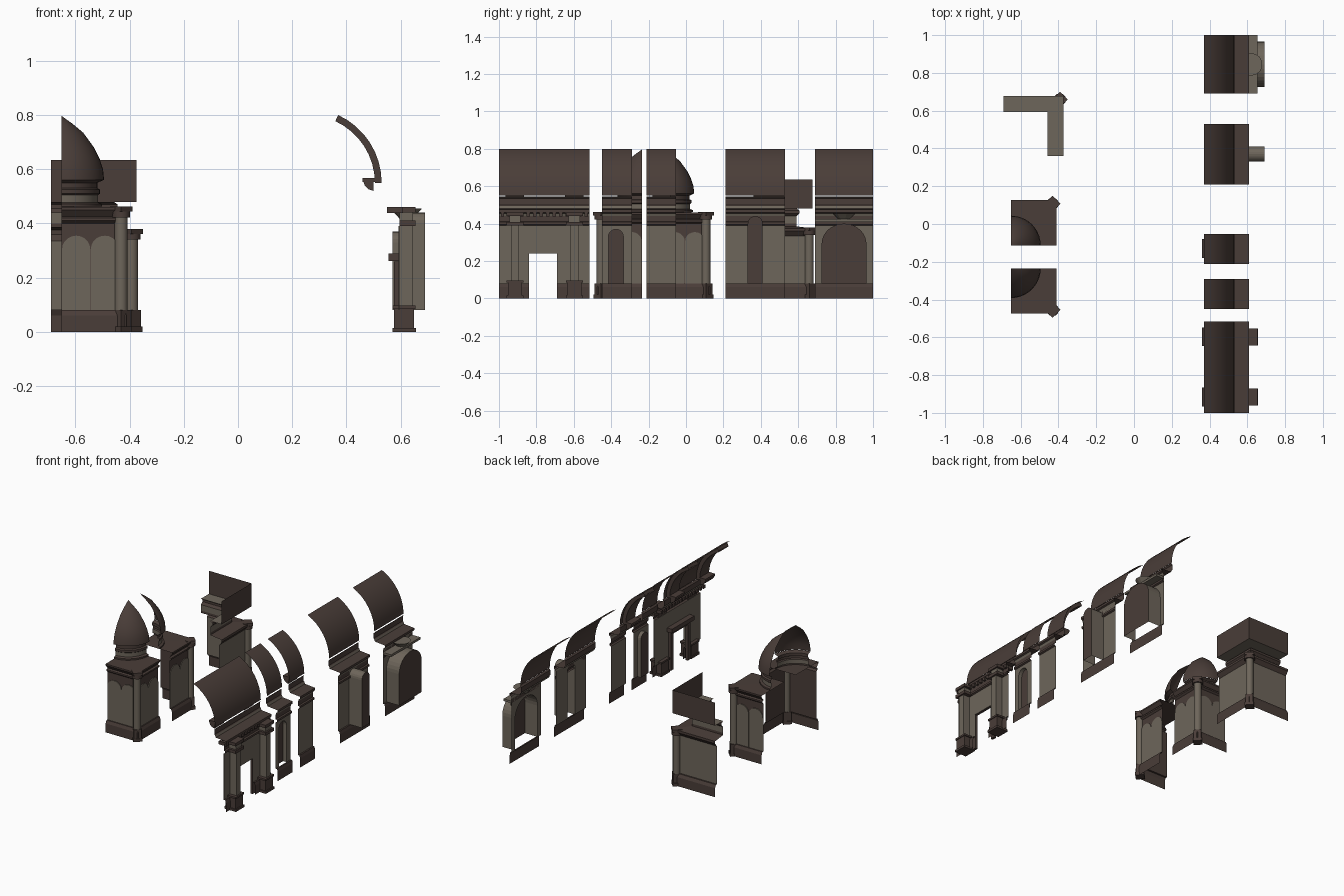
import bpy, bmesh, math
from mathutils import Matrix

if "Cube" in bpy.data.objects:
    bpy.data.objects.remove(bpy.data.objects["Cube"])


def material(name, rgb):
    m = bpy.data.materials.new(name)
    m.diffuse_color = (*rgb, 1)
    m.use_nodes = True
    m.node_tree.nodes["Principled BSDF"].inputs["Base Color"].default_value = m.diffuse_color
    return m


BROWN, TAN = 0, 1
MATS = [material("dark brown", (0.068, 0.047, 0.040)), material("warm stone", (0.155, 0.132, 0.104))]


def finish(name, bm, smooth=False):
    bmesh.ops.remove_doubles(bm, verts=bm.verts, dist=1e-5)
    me = bpy.data.meshes.new(name)
    for m in MATS:
        me.materials.append(m)
    bm.to_mesh(me)
    bm.free()
    ob = bpy.data.objects.new(name, me)
    bpy.context.collection.objects.link(ob)
    if smooth:
        bpy.context.view_layer.objects.active = ob
        ob.select_set(True)
        bpy.ops.object.shade_smooth_by_angle(angle=math.radians(35))
        ob.select_set(False)
    return ob


def loft(name, profile, sections, smooth=False):
    """Join copies of a profile (offset, z, colour of next strip); None leaves a gap."""
    bm = bmesh.new()
    rows = [[bm.verts.new((*s(o), z)) for o, z, _ in profile] for s in sections]
    for a, b in zip(rows, rows[1:]):
        for i in range(len(profile) - 1):
            if profile[i][2] is not None:
                bm.faces.new((a[i], b[i], b[i + 1], a[i + 1])).material_index = profile[i][2]
    return finish(name, bm, smooth)


def box(name, x0, x1, y0, y1, z0, z1, mat):
    bm = bmesh.new()
    bmesh.ops.create_cube(bm, size=1)
    for v in bm.verts:
        v.co = ((x0, x1)[v.co.x > 0], (y0, y1)[v.co.y > 0], (z0, z1)[v.co.z > 0])
    for f in bm.faces:
        f.material_index = mat
    return finish(name, bm)


def arch_points(u0, u1, z0, spring, rise, n=10):
    c, r = (u0 + u1) / 2, (u1 - u0) / 2
    arc = [(c - r * math.cos(math.pi * i / n), spring + rise * math.sin(math.pi * i / n)) for i in range(n + 1)]
    return [(u0, z0)] + arc + [(u1, z0)]


def arch_panel(name, pts, place, d0, d1, face=BROWN, side=TAN):
    """Arched face at depth d1 with a reveal running back to depth d0."""
    bm = bmesh.new()
    a = [bm.verts.new(place(u, d0, z)) for u, z in pts]
    b = [bm.verts.new(place(u, d1, z)) for u, z in pts]
    for i in range(len(pts) - 1):
        bm.faces.new((a[i], a[i + 1], b[i + 1], b[i])).material_index = side
    if face is not None:
        bm.faces.new(b).material_index = face
    bmesh.ops.recalc_face_normals(bm, faces=bm.faces)
    return finish(name, bm)


def pierced_wall(name, x, y0, y1, ztop, pts):
    """Flat wall with an opening outlined by pts."""
    bm = bmesh.new()
    z0 = pts[0][1]
    outline = [(y0, z0), (y0, ztop), (y1, ztop), (y1, z0)]
    quads = [[outline[0], pts[0], (pts[0][0], ztop), outline[1]],
             [pts[-1], outline[3], outline[2], (pts[-1][0], ztop)]]
    quads += [[p, q, (q[0], ztop), (p[0], ztop)] for p, q in zip(pts[1:-1], pts[2:-1])]
    for q in quads:
        bm.faces.new([bm.verts.new((x, y, z)) for y, z in q]).material_index = TAN
    return finish(name, bm)


# ---------- straight wall bays ----------
WALL = 0.595
R, CX, TOP = 0.275, 0.255, math.radians(65.4)
ROOF = [(CX + R * math.cos(TOP * i / 8), 0.55 + R * math.sin(TOP * i / 8), BROWN) for i in range(9)]
BASE = [(0.61, 0, BROWN), (0.61, 0.06, BROWN), (0.605, 0.08, BROWN), (WALL, 0.08, BROWN)]
UPPER = [(WALL, 0.39, BROWN), (0.605, 0.395, BROWN), (0.605, 0.408, BROWN), (WALL, 0.412, BROWN),
         (WALL, 0.44, TAN), (0.60, 0.455, BROWN), (0.61, 0.46, BROWN), (0.61, 0.475, BROWN),
         (0.535, 0.482, TAN), (0.53, 0.495, BROWN), (0.525, 0.50, BROWN), (0.525, 0.535, BROWN),
         (0.535, 0.545, BROWN)]


def run(y0, y1):
    return [lambda o: (o, y0), lambda o: (o, y1)]


def yz(u, d, z):
    return (d, u, z)


BAYS = {  # name: y range, opening outline, depth of arched panel
    "doorway_bay": (-1.0, -0.515, [(-0.84, 0), (-0.84, 0.24), (-0.69, 0.24), (-0.69, 0)], None),
    "niche_bay": (-0.45, -0.29, arch_points(-0.415, -0.335, 0.08, 0.33, 0.04), 0.57),
    "plain_bay": (-0.212, -0.053, None, None),
    "pier_bay": (0.21, 0.53, arch_points(0.33, 0.41, 0.08, 0.40, 0.04), 0.69),
    "arched_bay": (0.69, 1.0, arch_points(0.725, 0.965, 0.08, 0.29, 0.11, 16), 0.69),
}
for name, (y0, y1, hole, depth) in BAYS.items():
    loft(name + "_roof", ROOF, run(y0, y1), True)
    loft(name + "_entablature", UPPER, run(y0, y1))
    if hole is None or depth:
        loft(name + "_base", BASE, run(y0, y1))
    else:
        loft(name + "_base_left", BASE, run(y0, hole[0][0]))
        loft(name + "_base_right", BASE, run(hole[-1][0], y1))
    if hole is None:
        loft(name + "_wall", [(WALL, 0.08, TAN), (WALL, 0.39, TAN)], run(y0, y1))
    elif depth:
        top = 0.39 if name == "niche_bay" else 0.445
        pierced_wall(name + "_wall", WALL, y0, y1, top, hole)
        arch_panel(name + "_panel", hole, yz, WALL, depth)
    else:
        box(name + "_wall_left", WALL - 0.002, WALL, y0, hole[0][0], 0.08, 0.39, TAN)
        box(name + "_wall_right", WALL - 0.002, WALL, hole[-1][0], y1, 0.08, 0.39, TAN)
        box(name + "_wall_top", WALL - 0.002, WALL, hole[0][0], hole[-1][0], 0.24, 0.39, TAN)

# Inner roof ribs with their corbels
RIB = [(CX + (R - 0.025) * math.cos(TOP * i / 8), 0.55 + (R - 0.025) * math.sin(TOP * i / 8)) for i in range(9)]
for k, yc in enumerate((-0.915, -0.597, -0.13)):
    bm = bmesh.new()
    y0, y1 = yc - 0.05, yc + 0.05
    for i in range(8):
        a, b = RIB[i:i + 2]
        c, d = ROOF[i + 1][:2], ROOF[i][:2]
        ring = [[bm.verts.new((x, y, z)) for x, z in (a, b, c, d)] for y in (y0, y1)]
        bm.faces.new(ring[0])
        bm.faces.new(ring[1][::-1])
        bm.faces.new((ring[0][0], ring[0][1], ring[1][1], ring[1][0]))
    finish(f"roof_rib_{k}", bm)
    box(f"rib_foot_{k}", 0.46, 0.528, y0, y1, 0.553, 0.567, BROWN)
    quarter = [(0.50, 0.52, BROWN), (0.48, 0.527, BROWN), (0.467, 0.54, BROWN), (0.463, 0.555, BROWN)]
    loft(f"rib_corbel_{k}", quarter, [lambda o, y=y0: (0.50, y), lambda o, y=y0: (o, y),
                                      lambda o, y=y1: (o, y), lambda o, y=y1: (0.50, y)])

# Doorway columns, dentils and inner door surround
for k, yc in enumerate((-0.915, -0.597)):
    for part, x0, x1, w, z0, z1, m in (
            ("plinth_foot", 0.57, 0.657, 0.045, 0, 0.015, BROWN), ("plinth", 0.575, 0.65, 0.038, 0.015, 0.085, BROWN),
            ("plinth_cap", 0.57, 0.655, 0.045, 0.085, 0.097, BROWN), ("shaft", WALL, 0.645, 0.021, 0.097, 0.39, TAN),
            ("capital", WALL, 0.655, 0.045, 0.39, 0.41, BROWN), ("impost", WALL, 0.645, 0.03, 0.41, 0.44, TAN),
            ("crown", WALL, 0.655, 0.045, 0.44, 0.46, BROWN)):
        box(f"doorway_column_{part}_{k}", x0, x1, yc - w, yc + w, z0, z1, m)
for i in range(14):
    y = -0.99 + i * 0.0345
    box(f"dentil_{i}", 0.55, 0.609, y, y + 0.018, 0.438, 0.46, BROWN)
for k, (a, b) in enumerate(((-0.87, -0.84), (-0.69, -0.66))):
    box(f"door_jamb_{k}", 0.575, WALL - 0.003, a, b, 0, 0.26, BROWN)
box("door_head", 0.575, WALL - 0.003, -0.84, -0.69, 0.24, 0.26, BROWN)
box("door_lintel", 0.555, WALL - 0.003, -0.885, -0.645, 0.262, 0.29, BROWN)

# Arched bay shelf and bowl ornament
box("arched_bay_shelf", WALL, 0.655, 0.69, 1.0, 0.41, 0.425, TAN)
bm = bmesh.new()
bmesh.ops.create_cone(bm, cap_ends=True, segments=14, radius1=0.022, radius2=0.06, depth=0.04,
                      matrix=Matrix.Translation((0.62, 0.845, 0.435)))
for f in bm.faces:
    f.material_index = TAN
finish("bowl_ornament", bm)

# ---------- corner pieces ----------
TOWER = [(0, 0, BROWN), (0, 0.06, BROWN), (-0.008, 0.08, BROWN), (-0.02, 0.08, BROWN), (-0.02, 0.40, BROWN),
         (-0.008, 0.41, BROWN), (-0.008, 0.42, BROWN), (-0.02, 0.425, BROWN), (0, 0.45, BROWN), (0, 0.46, BROWN),
         (-0.24, 0.462, BROWN)]
PARAPET = [(0, 0, BROWN), (0, 0.06, BROWN), (-0.01, 0.08, BROWN), (-0.02, 0.08, TAN), (-0.02, 0.335, BROWN),
           (0, 0.36, BROWN), (0, 0.375, BROWN), (-0.085, 0.385, BROWN), (-0.085, 0.40, TAN), (-0.085, 0.44, BROWN),
           (-0.07, 0.455, BROWN), (-0.07, 0.47, BROWN), (-0.085, 0.48, TAN), (0, 0.48, BROWN), (0, 0.635, BROWN)]


def bend(xc, yc, s, length):
    """Two wall runs meeting at an outside corner, facing +x and s*y."""
    return [lambda o: (xc - length, yc + s * o), lambda o: (xc + o, yc + s * o),
            lambda o: (xc + o, yc - s * length)]


def corner_column(name, x, y, height):
    for part, r, z0, z1, seg, m in (("foot", 0.04, 0, 0.02, 4, BROWN), ("base", 0.034, 0.02, 0.08, 4, BROWN),
                                    ("shaft", 0.024, 0.08, height - 0.04, 12, TAN),
                                    ("neck", 0.033, height - 0.04, height - 0.018, 12, BROWN),
                                    ("capital", 0.042, height - 0.018, height, 4, BROWN)):
        bm = bmesh.new()
        bmesh.ops.create_cone(bm, cap_ends=True, segments=seg, radius1=r, radius2=r, depth=z1 - z0,
                              matrix=Matrix.Translation((x, y, (z0 + z1) / 2)))
        for f in bm.faces:
            f.material_index = m
        finish(f"{name}_{part}", bm, seg > 4)


DRUM = [(0.15, 0.462, BROWN), (0.15, 0.472, BROWN), (0.135, 0.478, TAN), (0.135, 0.505, BROWN), (0.142, 0.51, BROWN),
        (0.142, 0.525, BROWN), (0.132, 0.53, BROWN), (0.132, 0.55, BROWN), (0.155, 0.56, BROWN)]
DOME = [(0.157, 0.56, BROWN), (0.153, 0.60, BROWN), (0.14, 0.64, BROWN), (0.12, 0.68, BROWN), (0.08, 0.735, BROWN),
        (0.04, 0.768, BROWN), (0, 0.797, BROWN)]
for name, yc, s in (("rear_tower", 0.127, 1), ("front_tower", -0.475, -1)):
    xc, length = -0.411, 0.24
    x0, y0 = xc - length, yc - s * length
    loft(name + "_walls", TOWER, bend(xc, yc, s, length))
    quarter = [lambda o, a=i * math.pi / 20: (x0 + o * math.cos(a), y0 + s * o * math.sin(a)) for i in range(11)]
    loft(name + "_drum", DRUM, quarter, True)
    loft(name + "_dome", DOME, quarter, True)
    corner_column(name + "_column", xc - 0.02, yc - s * 0.02, 0.462)
    # Two blind arches on each face
    for i, u in enumerate((0.002, 0.108)):
        pts = arch_points(u, u + 0.104, 0.08, 0.305, 0.05)
        arch_panel(f"{name}_side_arch_{i}", pts, lambda p, d, z: (xc - 0.02 + d, y0 + s * p, z), 0, 0.005, TAN)
        arch_panel(f"{name}_end_arch_{i}", pts, lambda p, d, z: (x0 + p, yc + s * (d - 0.02), z), 0, 0.005, TAN)

loft("parapet_corner_walls", PARAPET, bend(-0.374, 0.677, 1, 0.316))
corner_column("parapet_corner_column", -0.392, 0.659, 0.38)
